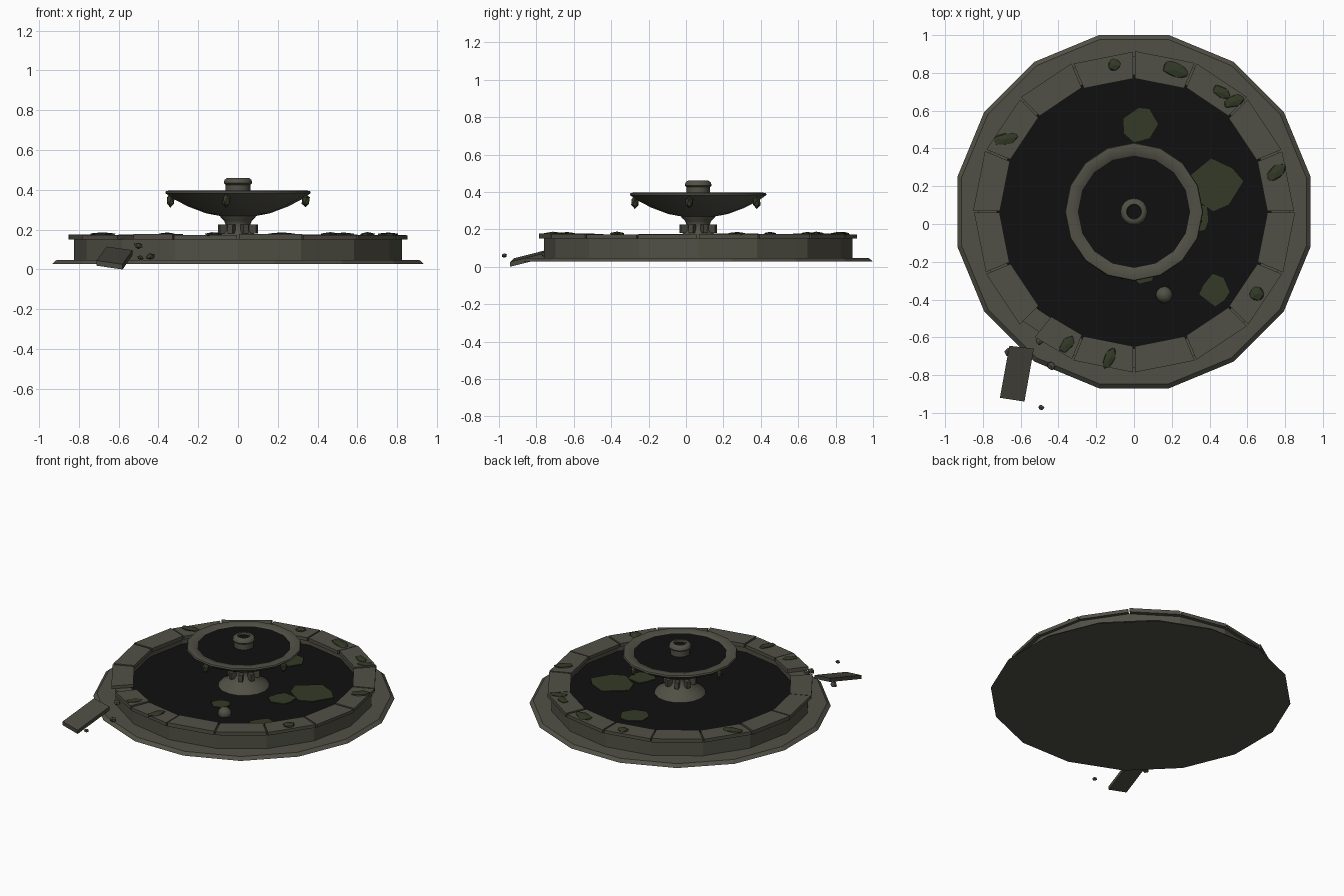
import bpy, bmesh, math, random
from mathutils import Vector, Matrix

if "Cube" in bpy.data.objects:
    bpy.data.objects.remove(bpy.data.objects["Cube"])
random.seed(4)
CY = 0.065  # fountain centre in y

def mat(name, c):
    m = bpy.data.materials.new(name)
    m.diffuse_color = (*c, 1)
    m.use_nodes = True
    m.node_tree.nodes["Principled BSDF"].inputs["Base Color"].default_value = m.diffuse_color
    return m
STONE = mat("weathered stone", (0.083, 0.081, 0.061))
DARK = mat("darker stone", (0.066, 0.065, 0.050))
MOSS = mat("moss green", (0.033, 0.042, 0.020))
WATER = mat("black water", (0.005, 0.005, 0.005))

def add(name, bm, m, smooth=None):
    bmesh.ops.recalc_face_normals(bm, faces=bm.faces[:])
    me = bpy.data.meshes.new(name)
    bm.to_mesh(me)
    bm.free()
    o = bpy.data.objects.new(name, me)
    bpy.context.collection.objects.link(o)
    me.materials.append(m)
    if smooth:
        bpy.ops.object.select_all(action='DESELECT')
        o.select_set(True)
        bpy.context.view_layer.objects.active = o
        bpy.ops.object.shade_smooth_by_angle(angle=math.radians(smooth))
    return o

def lathe(name, prof, m, n=16, rot=0.0, smooth=None, closed=False):
    """Revolve (radius, z) points; caps the ends unless the profile is a loop."""
    bm = bmesh.new()
    rings = [[bm.verts.new((r * math.cos(rot + math.tau * i / n),
                            CY + r * math.sin(rot + math.tau * i / n), z))
              for i in range(n)] for r, z in prof]
    pairs = list(zip(rings, rings[1:]))
    if closed:
        pairs.append((rings[-1], rings[0]))
    else:
        bm.faces.new(rings[0])
        bm.faces.new(rings[-1])
    for a, b in pairs:
        for i in range(n):
            j = (i + 1) % n
            bm.faces.new((a[i], a[j], b[j], b[i]))
    return add(name, bm, m, smooth)

def prism(name, top, bottom, m):
    bm = bmesh.new()
    t = [bm.verts.new(p) for p in top]
    b = [bm.verts.new(p) for p in bottom]
    bm.faces.new(t)
    bm.faces.new(b)
    for i in range(len(t)):
        j = (i + 1) % len(t)
        bm.faces.new((t[i], t[j], b[j], b[i]))
    return add(name, bm, m)

def lump(name, loc, size, m, rot=0.0, jitter=0.12, sub=1, smooth=None):
    bm = bmesh.new()
    bmesh.ops.create_icosphere(bm, subdivisions=sub, radius=1)
    for v in bm.verts:
        v.co *= 1 + random.uniform(-jitter, jitter)
    bm.transform(Matrix.Translation(loc) @ Matrix.Rotation(math.radians(rot), 4, 'Z')
                 @ Matrix.Diagonal((*size, 1)))
    return add(name, bm, m, smooth)

# Plinth, basin wall and water
lathe("plinth", [(0.953, 0.027), (0.93, 0.047)], STONE, rot=math.pi / 16)
lathe("basin_wall", [(0.825, 0.045), (0.825, 0.152), (0.725, 0.152), (0.725, 0.045)],
      STONE, closed=True)
lathe("basin_water", [(0.74, 0.10), (0.74, 0.114)], WATER)

# Coping stones, one of them broken short at the front left
for k in range(16):
    a0, a1 = math.tau * k / 16, math.tau * (k + 1) / 16
    if k == 10:
        a0 += 0.11
    ri, ro = 0.708 + random.uniform(-.005, .005), 0.85 + random.uniform(-.004, .004)
    top = 0.174 + random.uniform(-.003, .004)
    corners = []
    for r, a, s in ((ri, a0, 1), (ro, a0, 1), (ro, a1, -1), (ri, a1, -1)):
        a += s * 0.005 / r
        corners.append((r * math.cos(a), CY + r * math.sin(a)))
    prism(f"coping_{k}", [(x, y, top) for x, y in corners],
          [(x, y, 0.150) for x, y in corners], STONE)

# Fallen coping slab and rubble
slab = [Vector(p) for p in ((-.66, -.645, .115), (-.53, -.66, .097),
                            (-.58, -.94, .026), (-.71, -.92, .045))]
prism("fallen_slab", slab, [p + Vector((0, 0, -0.026)) for p in slab], DARK)
for i, (x, y, z, s) in enumerate(((-.44, -.75, .065, .024), (-.49, -.972, .06, .016),
                                  (-.665, -.68, .06, .022), (-.50, -.62, .12, .022))):
    lump(f"rubble_{i}", (x, y, z), (s, s, s * .8), DARK, 30 * i, 0.2)

# Pedestal, collar pegs, bowl and spout
lathe("pedestal", [(0.165, 0.112), (0.155, 0.128), (0.115, 0.148), (0.085, 0.175),
                   (0.066, 0.20), (0.062, 0.225), (0.07, 0.245), (0.088, 0.262),
                   (0.095, 0.28)], STONE, smooth=40)
for k in range(8):
    a = math.tau * (k + .5) / 8
    bm = bmesh.new()
    bmesh.ops.create_cube(bm, size=1)
    bm.transform(Matrix.Translation((0.084 * math.cos(a), CY + 0.084 * math.sin(a), 0.203))
                 @ Matrix.Rotation(a, 4, 'Z') @ Matrix.Diagonal((0.04, 0.026, 0.045, 1)))
    add(f"collar_peg_{k}", bm, DARK)
lathe("bowl", [(0.085, 0.268), (0.16, 0.282), (0.25, 0.316), (0.32, 0.352), (0.352, 0.374),
               (0.366, 0.384), (0.362, 0.394), (0.34, 0.397), (0.30, 0.388),
               (0.28, 0.372), (0.08, 0.33)], STONE, smooth=50)
lathe("bowl_water", [(0.29, 0.376), (0.297, 0.386)], WATER)
lathe("spout", [(0.062, 0.37), (0.062, 0.425), (0.072, 0.434), (0.068, 0.450),
                (0.055, 0.46), (0.04, 0.46), (0.036, 0.44)], STONE, smooth=45)
lathe("spout_hole", [(0.038, 0.44), (0.038, 0.447)], WATER)

# Broken finial ball lying in the water
lump("fallen_finial", (0.16, -0.375, 0.128), (0.045, 0.045, 0.042), STONE, 20, .03, 2, 60)

# Moss hanging from the bowl rim
for i, a in enumerate((-100, -8, 66, 172)):
    a = math.radians(a)
    lump(f"hanging_moss_{i}", (0.343 * math.cos(a), CY + 0.343 * math.sin(a), 0.346),
         (0.022, 0.022, 0.034), MOSS, 0, .1)

# Moss pads on the coping: x, y, half length, half width, angle
for i, (x, y, l, w, r) in enumerate((
        (-.105, .843, .038, .036, 0), (.22, .815, .078, .045, -20), (.465, .695, .06, .034, -30),
        (.53, .65, .068, .034, 15), (.755, .275, .07, .038, 40), (.65, -.37, .042, .04, 0),
        (-.355, -.635, .062, .034, 55), (-.13, -.71, .072, .03, 65), (-.68, .45, .074, .034, 12))):
    lump(f"coping_moss_{i}", (x, y, 0.175), (l, w, 0.012), MOSS, r)

# Floating algae on the water
for i, (x, y, r) in enumerate(((.03, .525, .09), (.43, .2, .15), (.43, -.35, .08),
                               (.32, .03, .085), (.05, -.25, .065))):
    n = 7
    pts = []
    for k in range(n):
        a = math.tau * (k + random.uniform(-.25, .25)) / n
        q = r * random.uniform(.8, 1.1)
        pts.append((x + q * math.cos(a), y + q * math.sin(a)))
    prism(f"algae_{i}", [(px, py, .119) for px, py in pts],
          [(px, py, .112) for px, py in pts], MOSS)
